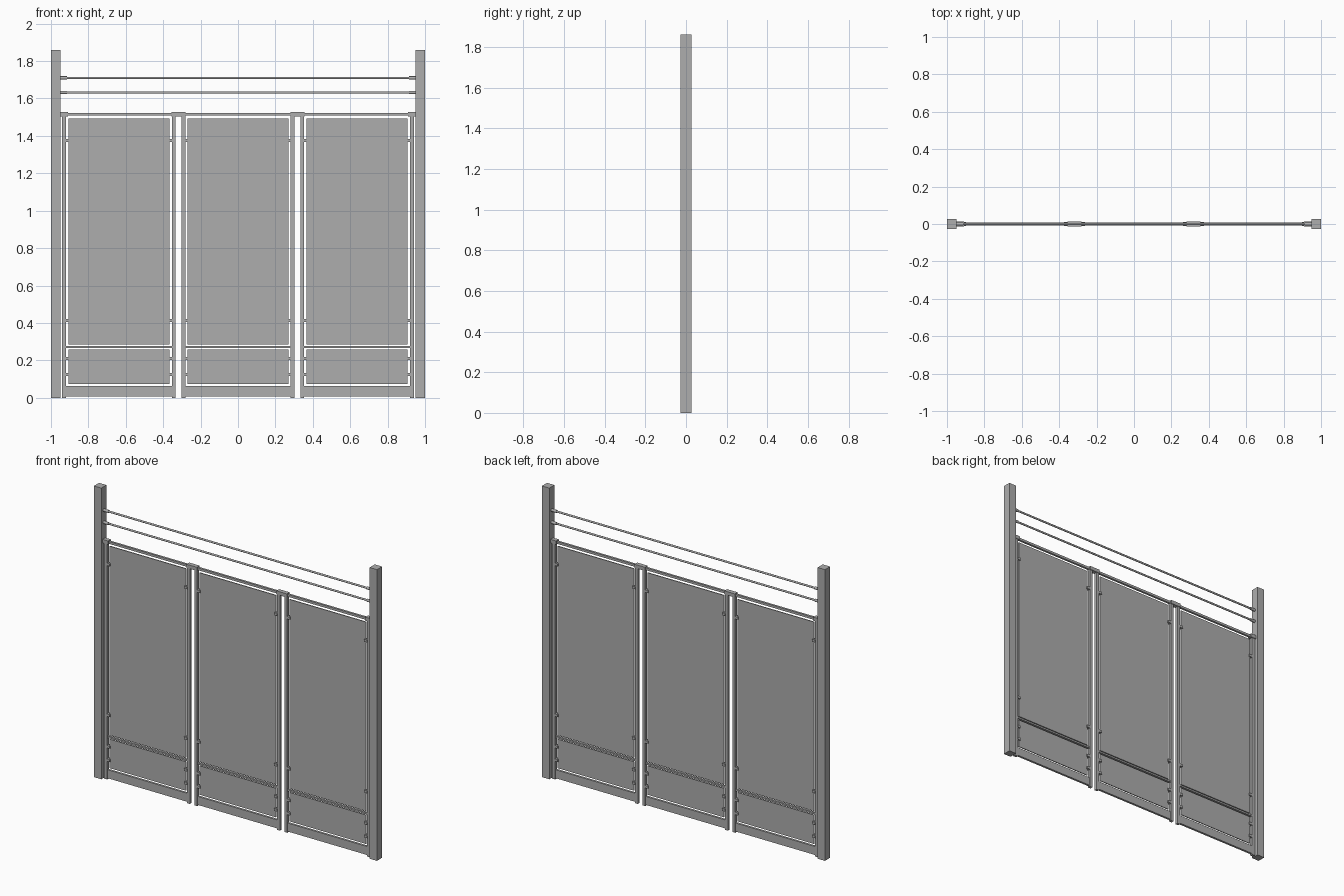
import bpy
import math

cube = bpy.data.objects.get("Cube")
if cube:
    bpy.data.objects.remove(cube, do_unlink=True)

grey = bpy.data.materials.new("plain grey")
grey.use_nodes = True
colour = (0.42, 0.42, 0.42, 1)
grey.diffuse_color = colour
grey.node_tree.nodes["Principled BSDF"].inputs["Base Color"].default_value = colour


def box(name, x0, x1, z0, z1, depth):
    """Box centred on y = 0, given by its x and z limits."""
    bpy.ops.mesh.primitive_cube_add(size=1, location=((x0 + x1) / 2, 0, (z0 + z1) / 2))
    ob = bpy.context.object
    ob.name = name
    ob.scale = (x1 - x0, depth, z1 - z0)
    bpy.ops.object.transform_apply(location=False, rotation=False)
    ob.data.materials.append(grey)
    return ob


def rod(name, x0, x1, z, radius):
    """Round bar along x."""
    bpy.ops.mesh.primitive_cylinder_add(
        vertices=16, radius=radius, depth=x1 - x0,
        location=((x0 + x1) / 2, 0, z), rotation=(0, math.pi / 2, 0))
    ob = bpy.context.object
    ob.name = name
    ob.data.materials.append(grey)
    bpy.ops.object.shade_smooth_by_angle()
    return ob


def mirrored_box(name, x0, x1, z0, z1, depth):
    box("left_" + name, x0, x1, z0, z1, depth)
    box("right_" + name, -x1, -x0, z0, z1, depth)


# Main posts
mirrored_box("post", 0.948, 1.0, 0, 1.86, 0.052)

# Upper rods with end sockets
for label, z in (("upper", 1.71), ("lower", 1.632)):
    rod(label + "_rod", -0.93, 0.93, z, 0.006)
    rod(label + "_left_socket", 0.914, 0.95, z, 0.009)
    rod(label + "_right_socket", -0.95, -0.914, z, 0.009)

# Uprights: one beside each post, a pair between neighbouring panels
mirrored_box("outer_upright", 0.919, 0.941, 0, 1.51, 0.018)
mirrored_box("pair_outer_upright", 0.334, 0.354, 0, 1.51, 0.018)
mirrored_box("pair_inner_upright", 0.282, 0.302, 0, 1.51, 0.018)

# Caps joining the upright tops
mirrored_box("outer_cap", 0.908, 0.95, 1.505, 1.528, 0.028)
mirrored_box("pair_cap", 0.281, 0.355, 1.505, 1.528, 0.028)

# Three bays, each with rails, two panels and panel clips
bays = (("right", -0.919, -0.354), ("middle", -0.282, 0.282), ("left", 0.354, 0.919))
for side, x0, x1 in bays:
    box(side + "_top_rail", x0, x1, 1.508, 1.523, 0.014)
    box(side + "_middle_rail", x0, x1, 0.266, 0.277, 0.014)
    box(side + "_kick_rail", x0, x1, 0.008, 0.062, 0.014)
    box(side + "_upper_panel", x0 + 0.012, x1 - 0.012, 0.284, 1.492, 0.006)
    box(side + "_lower_panel", x0 + 0.012, x1 - 0.012, 0.074, 0.259, 0.006)
    for z in (1.375, 0.412, 0.21, 0.125):
        box(side + "_clip", x0 - 0.002, x0 + 0.02, z - 0.008, z + 0.008, 0.022)
        box(side + "_clip", x1 - 0.02, x1 + 0.002, z - 0.008, z + 0.008, 0.022)
